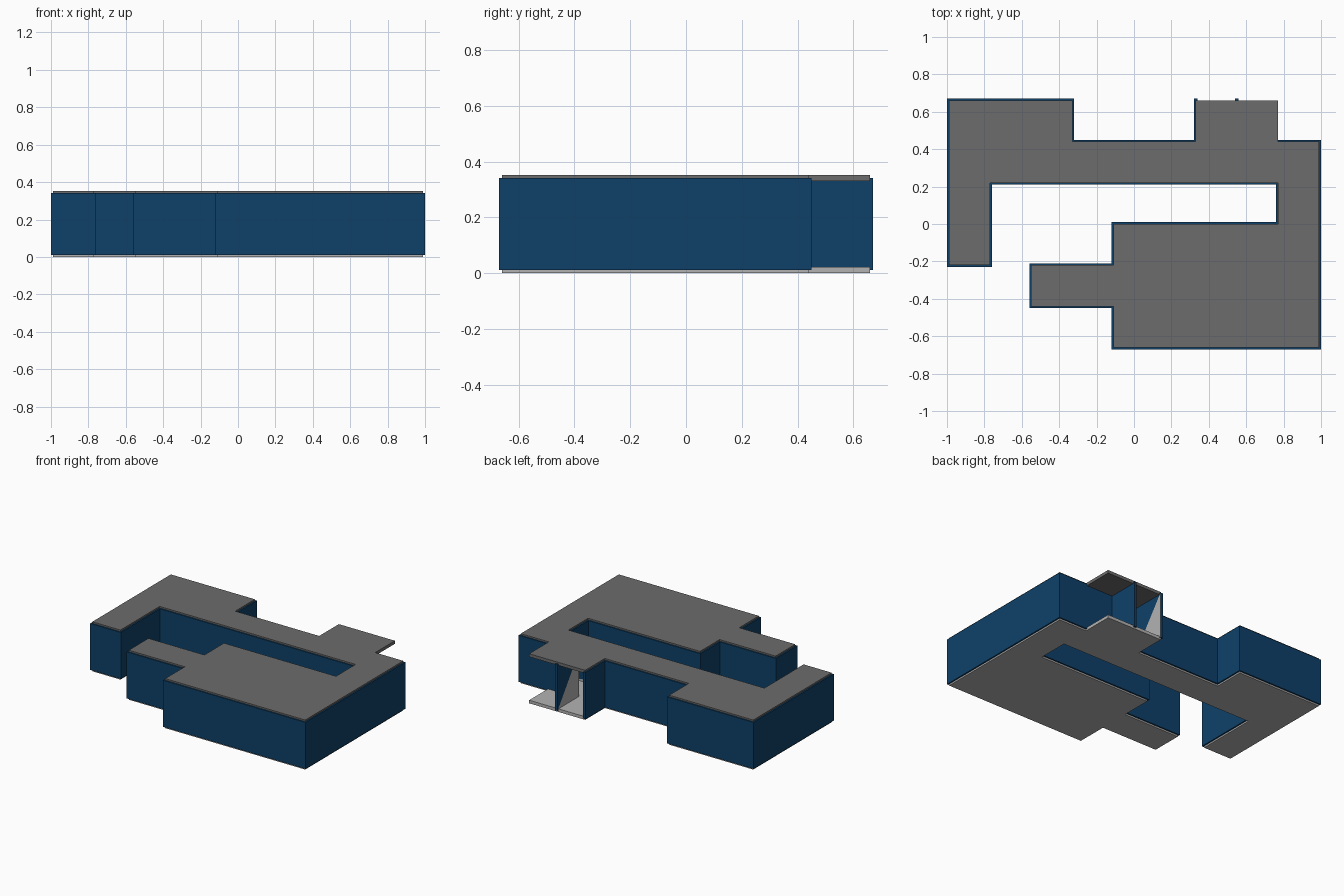
import bpy, bmesh
from mathutils import Vector

if "Cube" in bpy.data.objects:
    bpy.data.objects.remove(bpy.data.objects["Cube"])

U = 0.11      # half a plan module
T = 0.01      # half wall thickness
SLAB = 0.022  # slab thickness
TOP = 0.352   # overall height


def material(name, rgb):
    m = bpy.data.materials.new(name)
    m.diffuse_color = (*rgb, 1)
    m.use_nodes = True
    m.node_tree.nodes["Principled BSDF"].inputs["Base Color"].default_value = m.diffuse_color
    return m


blue = material("wall_blue", (0.0045, 0.051, 0.138))
dark = material("roof_grey", (0.15, 0.15, 0.15))
light = material("light_grey", (0.45, 0.45, 0.45))


def finish(name, bm, mats):
    me = bpy.data.meshes.new(name)
    bm.to_mesh(me)
    bm.free()
    for m in mats:
        me.materials.append(m)
    ob = bpy.data.objects.new(name, me)
    bpy.context.collection.objects.link(ob)
    return ob


# Wall path in half modules, counter-clockwise, open at the rear room
path = [(3, 6), (3, 4), (-3, 4), (-3, 6), (-9, 6), (-9, -2), (-7, -2), (-7, 2),
        (7, 2), (7, 0), (-1, 0), (-1, -2), (-5, -2), (-5, -4), (-1, -4),
        (-1, -6), (9, -6), (9, 4), (5, 4), (5, 6)]
# Slab outline: same path with the open porch added at the rear
outline = path[:-2] + [(7, 4), (7, 6)]


def slab(name, z, mat):
    bm = bmesh.new()
    f = bm.faces.new([bm.verts.new((x * U, y * U, z)) for x, y in outline])
    ext = bmesh.ops.extrude_face_region(bm, geom=[f])["geom"]
    bmesh.ops.translate(bm, vec=(0, 0, SLAB),
                        verts=[v for v in ext if isinstance(v, bmesh.types.BMVert)])
    bmesh.ops.recalc_face_normals(bm, faces=bm.faces)
    return finish(name, bm, [mat])


def walls(name, z0, z1):
    pts = [Vector(p) * U for p in path]
    pts[0].y += T
    pts[-1].y += T
    bm = bmesh.new()
    rings = []
    for i, p in enumerate(pts):
        # mitred offset from the normals of the neighbouring segments
        normals = set()
        for a, b in ((i - 1, i), (i, i + 1)):
            if a >= 0 and b < len(pts):
                d = (pts[b] - pts[a]).normalized()
                normals.add((round(-d.y), round(d.x)))
        off = Vector((sum(n[0] for n in normals), sum(n[1] for n in normals))) * T
        inn, out = p + off, p - off
        rings.append([bm.verts.new((q.x, q.y, z))
                      for q, z in ((inn, z0), (inn, z1), (out, z1), (out, z0))])
    for a, b in zip(rings, rings[1:]):
        for k in (1, 2, 3):
            n = (k + 1) % 4
            bm.faces.new((a[k], b[k], b[n], a[n]))
        # inner face: lower half plastered light, upper half blue
        bm.faces.new((a[0], b[0], a[1])).material_index = 1
        bm.faces.new((b[0], b[1], a[1]))
    bm.faces.new(rings[0])
    bm.faces.new(rings[-1])
    bmesh.ops.recalc_face_normals(bm, faces=bm.faces)
    return finish(name, bm, [blue, light])


slab("floor_slab", 0, light)
slab("roof_slab", TOP - SLAB, dark)
walls("outer_walls", SLAB / 2, TOP - SLAB / 2)
